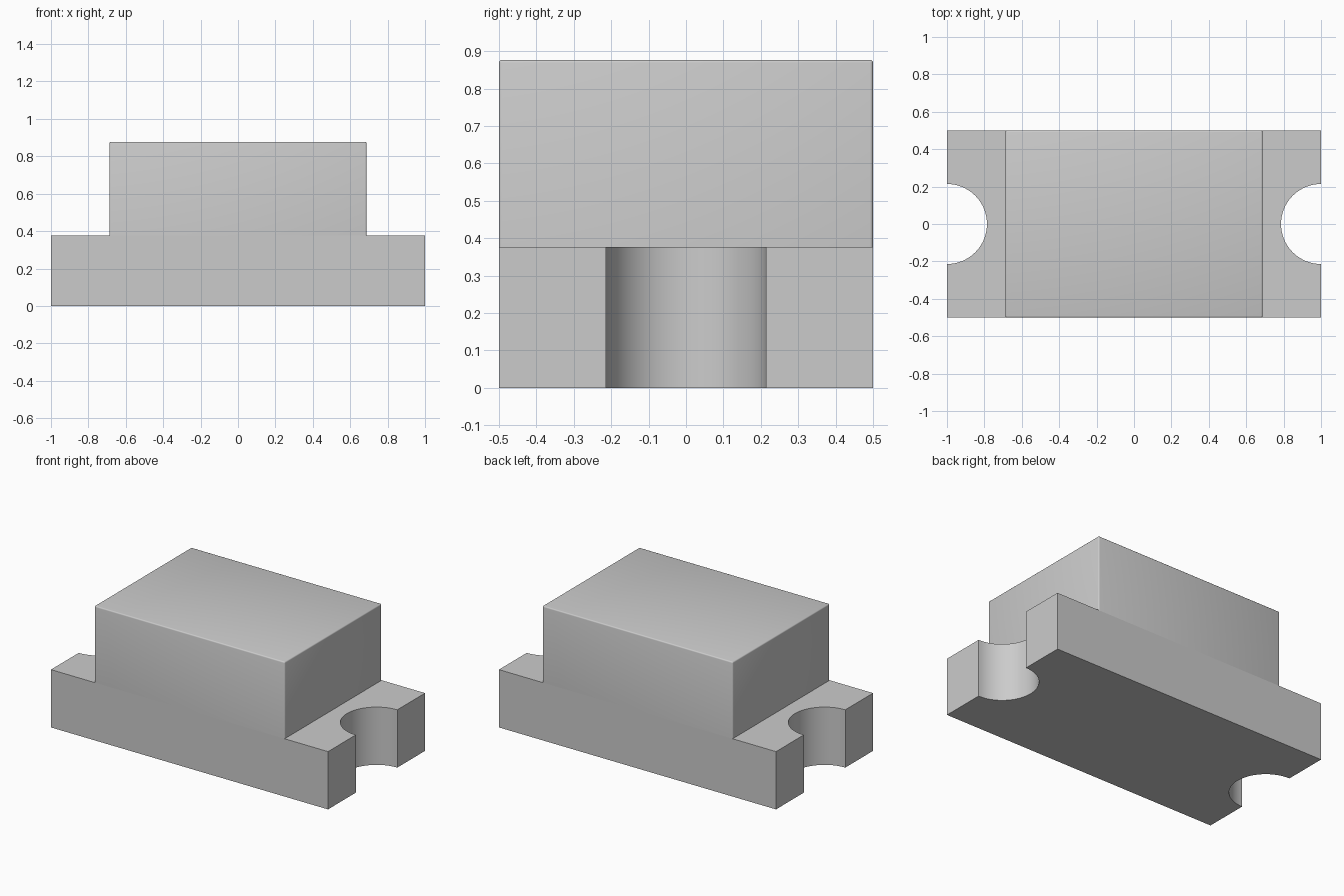
import bpy, bmesh, math

cube = bpy.data.objects.get("Cube")
if cube:
    bpy.data.objects.remove(cube, do_unlink=True)

HALF_X, HALF_Y = 1.0, 0.5
BASE_H, TOP = 0.377, 0.877
BODY_X = 0.687
NOTCH_R = 0.214
SEGMENTS = 32

grey = bpy.data.materials.new("light_grey")
grey.use_nodes = True
colour = (0.6, 0.6, 0.6, 1)
grey.diffuse_color = colour
grey.node_tree.nodes["Principled BSDF"].inputs["Base Color"].default_value = colour


def extrude_outline(name, outline, z0, z1, bevel=0):
    """Extrude a flat outline upward; optionally round every edge above the bottom."""
    bm = bmesh.new()
    face = bm.faces.new([bm.verts.new((x, y, z0)) for x, y in outline])
    result = bmesh.ops.extrude_face_region(bm, geom=[face], use_keep_orig=True)
    top = [v for v in result["geom"] if isinstance(v, bmesh.types.BMVert)]
    bmesh.ops.translate(bm, verts=top, vec=(0, 0, z1 - z0))
    bmesh.ops.recalc_face_normals(bm, faces=bm.faces)
    if bevel:
        edges = [e for e in bm.edges if any(v.co.z > z0 + 0.01 for v in e.verts)]
        bmesh.ops.bevel(bm, geom=edges, offset=bevel, segments=3,
                        profile=0.5, affect='EDGES')
    mesh = bpy.data.meshes.new(name)
    bm.to_mesh(mesh)
    bm.free()
    mesh.materials.append(grey)
    obj = bpy.data.objects.new(name, mesh)
    bpy.context.collection.objects.link(obj)
    bpy.ops.object.select_all(action='DESELECT')
    obj.select_set(True)
    bpy.context.view_layer.objects.active = obj
    bpy.ops.object.shade_smooth_by_angle(angle=math.radians(35))
    return obj


# Base plate with a half-round notch in each end
right_half = [(HALF_X, -HALF_Y)]
for i in range(SEGMENTS + 1):
    a = -math.pi / 2 - math.pi * i / SEGMENTS
    right_half.append((HALF_X + NOTCH_R * math.cos(a), NOTCH_R * math.sin(a)))
right_half.append((HALF_X, HALF_Y))
left_half = [(-x, -y) for x, y in right_half]
extrude_outline("base_plate", right_half + left_half, 0, BASE_H)

# Raised block with slightly rounded edges
block = [(-BODY_X, -HALF_Y), (BODY_X, -HALF_Y), (BODY_X, HALF_Y), (-BODY_X, HALF_Y)]
extrude_outline("raised_block", block, BASE_H, TOP, bevel=0.008)
